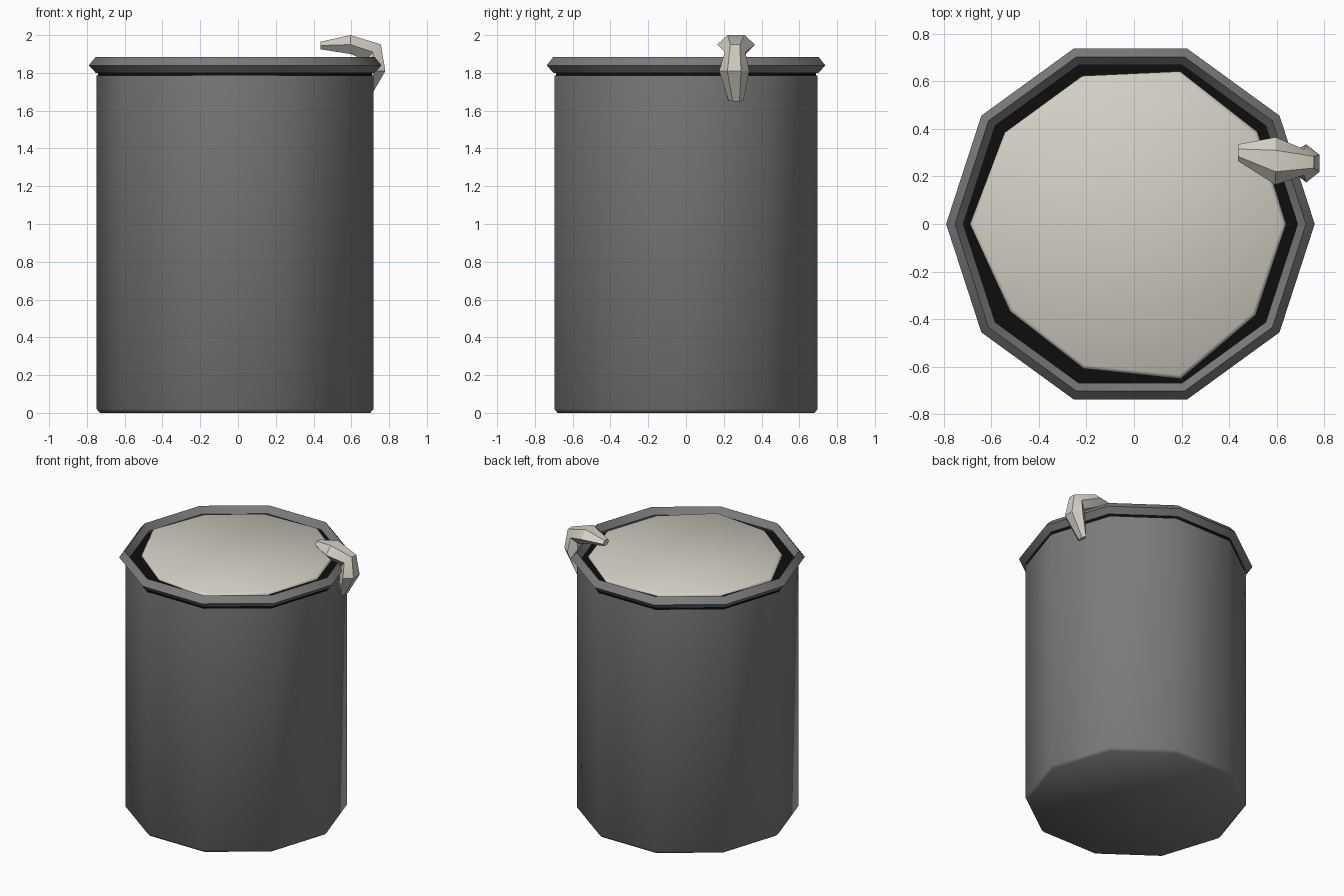
import bpy, bmesh, math
from mathutils import Vector

default = bpy.data.objects.get("Cube")
if default:
    bpy.data.objects.remove(default, do_unlink=True)

SIDES = 10
CENTRE_X = -0.015


def material(name, rgb):
    m = bpy.data.materials.new(name)
    m.use_nodes = True
    m.diffuse_color = (*rgb, 1)
    bsdf = m.node_tree.nodes["Principled BSDF"]
    bsdf.inputs["Base Color"].default_value = (*rgb, 1)
    bsdf.inputs["Roughness"].default_value = 0.8
    return m


grey = material("bucket grey", (0.2, 0.2, 0.2))
black = material("gap black", (0.004, 0.004, 0.004))
cream = material("pale cream", (0.66, 0.63, 0.56))


def ring(radii, z):
    """Corners of a ten-sided ring; radii is one number or one per corner."""
    if not isinstance(radii, (list, tuple)):
        radii = [radii] * SIDES
    return [Vector((CENTRE_X + r * math.cos(math.tau * i / SIDES),
                    r * math.sin(math.tau * i / SIDES), z))
            for i, r in enumerate(radii)]


def loft(name, rings, mat, cap_first=False, cap_last=False, closed=False, angle=None):
    """Skin a list of equal rings, with optional end caps."""
    bm = bmesh.new()
    rows = [[bm.verts.new(p) for p in r] for r in rings]
    pairs = list(zip(rows, rows[1:]))
    if closed:
        pairs.append((rows[-1], rows[0]))
    for a, b in pairs:
        n = len(a)
        for i in range(n):
            j = (i + 1) % n
            bm.faces.new((a[i], a[j], b[j], b[i]))
    if cap_first:
        bm.faces.new(rows[0][::-1])
    if cap_last:
        bm.faces.new(rows[-1])
    bmesh.ops.recalc_face_normals(bm, faces=bm.faces)
    mesh = bpy.data.meshes.new(name)
    bm.to_mesh(mesh)
    bm.free()
    mesh.materials.append(mat)
    obj = bpy.data.objects.new(name, mesh)
    bpy.context.collection.objects.link(obj)
    bpy.ops.object.select_all(action="DESELECT")
    obj.select_set(True)
    bpy.context.view_layer.objects.active = obj
    if angle is None:
        bpy.ops.object.shade_smooth()
    else:
        bpy.ops.object.shade_smooth_by_angle(angle=math.radians(angle))
    return obj


# Bucket wall with a small bevel at the foot
loft("bucket_body", [ring(0.715, 0), ring(0.733, 0.02), ring(0.733, 1.785)],
     grey, cap_first=True)

# Dark core seen in the gaps under and inside the rim
loft("dark_core", [ring(0.725, 1.7), ring(0.725, 1.81)],
     black, cap_first=True, cap_last=True, angle=40)

# Diamond-section rim
loft("rim", [ring(0.738, 1.80), ring(0.775, 1.84), ring(0.738, 1.885), ring(0.703, 1.84)],
     grey, closed=True, angle=40)

# Uneven surface of the contents, softly rounded at the edge
edge = [0.655, 0.66, 0.675, 0.655, 0.654, 0.675, 0.626, 0.64, 0.685, 0.651]
loft("contents", [ring(edge, 1.845), ring(edge, 1.855), ring([r * 0.975 for r in edge], 1.866)],
     cream, cap_last=True)

# Blob hooked over the rim: x, y, z, heading, half width, half thickness
section = [(-0.45, 1), (0.45, 1), (1, 0), (0.5, -1), (-0.5, -1), (-1, 0)]
path = [(0.437, 0.30, 1.945, 0, 0.035, 0.02),
        (0.595, 0.265, 1.95, 0, 0.10, 0.05),
        (0.715, 0.26, 1.91, -45, 0.055, 0.058),
        (0.725, 0.255, 1.81, -90, 0.08, 0.055),
        (0.67, 0.265, 1.655, -110, 0.04, 0.018)]


def blob_ring(x, y, z, heading, width, thick):
    a = math.radians(heading)
    out = Vector((-math.sin(a), 0, math.cos(a)))
    return [Vector((x, y + u * width, z)) + out * (v * thick) for u, v in section]


loft("drip_blob", [blob_ring(*p) for p in path], cream,
     cap_first=True, cap_last=True, angle=30)
